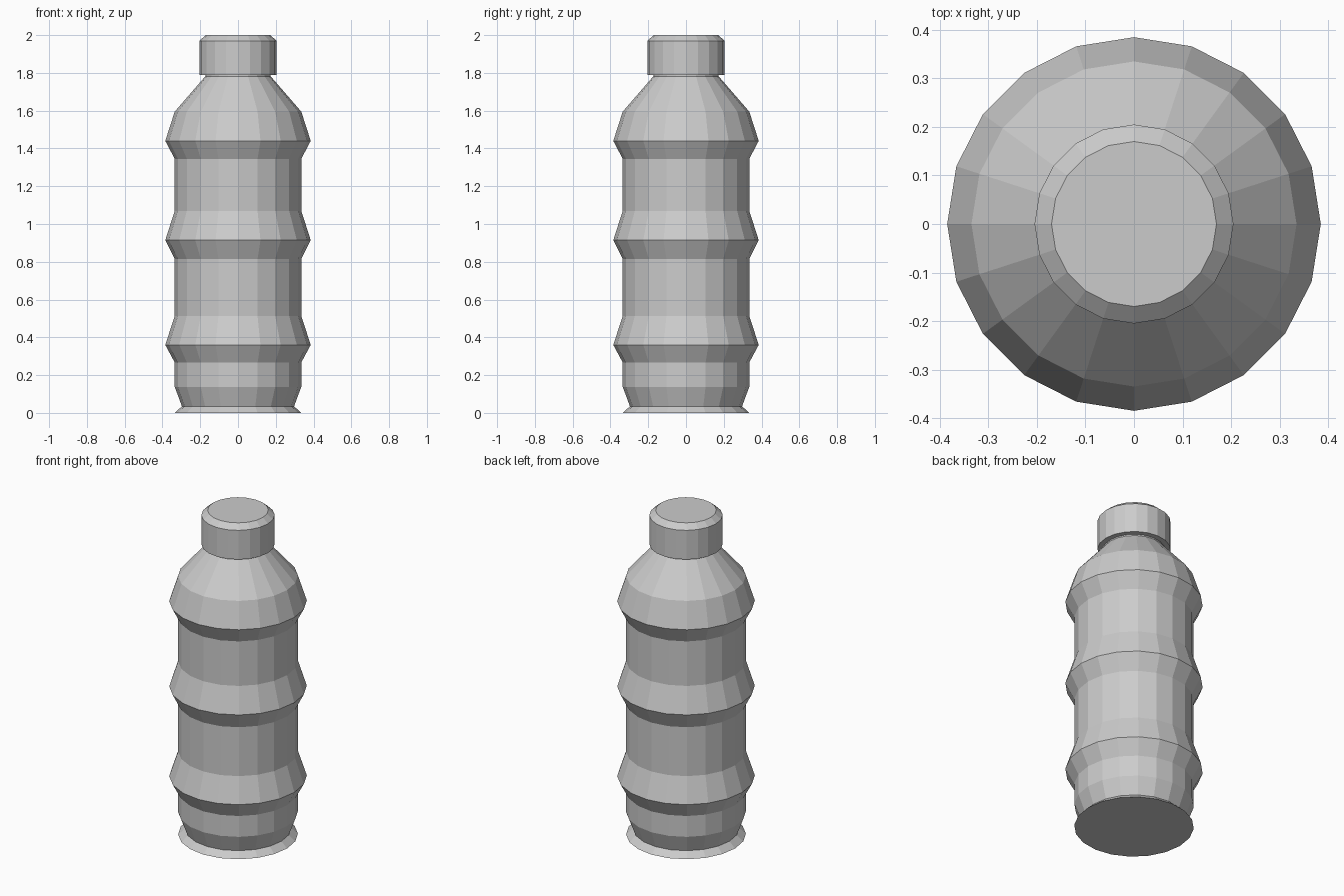
import bpy
import bmesh
from math import cos, sin, pi

SIDES = 20

cube = bpy.data.objects.get("Cube")
if cube:
    bpy.data.objects.remove(cube, do_unlink=True)

# One plain grey for the whole bottle
grey = bpy.data.materials.new("plain_grey")
grey.use_nodes = True
colour = (0.6, 0.6, 0.6, 1)
grey.diffuse_color = colour
grey.node_tree.nodes["Principled BSDF"].inputs["Base Color"].default_value = colour


def lathe(name, profile):
    """Turn a (radius, height) profile into a closed faceted solid."""
    bm = bmesh.new()
    rings = []
    for r, z in profile:
        rings.append([bm.verts.new((r * cos(2 * pi * i / SIDES), r * sin(2 * pi * i / SIDES), z))
                      for i in range(SIDES)])
    for low, high in zip(rings, rings[1:]):
        for i in range(SIDES):
            j = (i + 1) % SIDES
            bm.faces.new((low[i], low[j], high[j], high[i]))
    bm.faces.new(rings[0][::-1])
    bm.faces.new(rings[-1])
    mesh = bpy.data.meshes.new(name)
    bm.to_mesh(mesh)
    bm.free()
    mesh.materials.append(grey)
    obj = bpy.data.objects.new(name, mesh)
    bpy.context.collection.objects.link(obj)
    return obj


WALL, RIDGE, WAIST, NECK, CAP = 0.335, 0.385, 0.297, 0.173, 0.205

# Foot and pinched waist
body = [(WALL, 0), (WAIST, 0.035), (WALL, 0.138)]
# Three flared ridges around the wall
for start, peak, end in ((0.267, 0.36, 0.513), (0.815, 0.914, 1.07), (1.345, 1.44, 1.595)):
    body += [(WALL, start), (RIDGE, peak), (WALL, end)]
# Sloping shoulder and short neck
body += [(NECK, 1.782), (NECK, 1.80)]
lathe("bottle_body", body)

# Screw cap with a chamfered top edge
lathe("bottle_cap", [(CAP, 1.79), (CAP, 1.97), (0.17, 2.0)])
